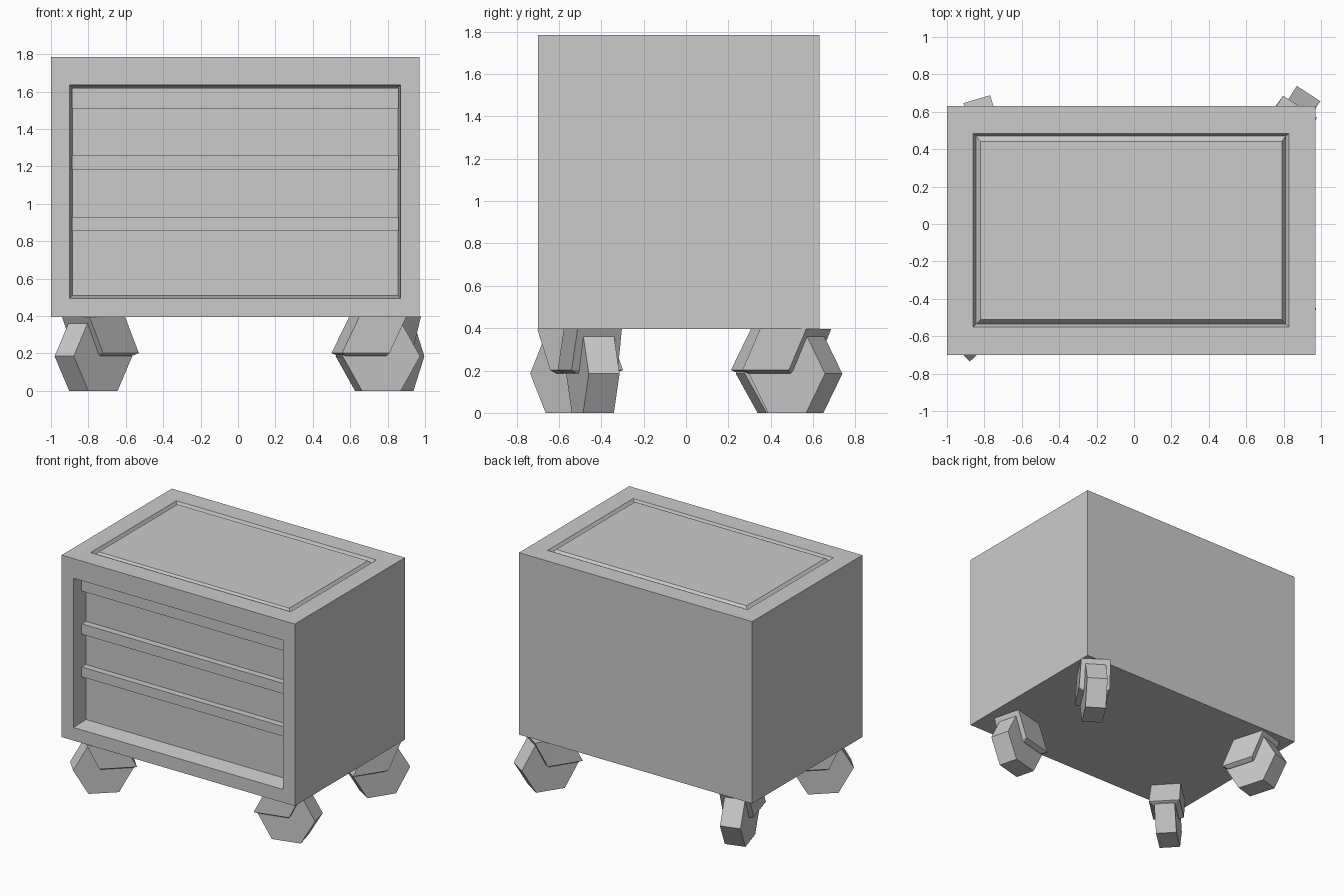
import bpy, bmesh, math
from mathutils import Vector

if "Cube" in bpy.data.objects:
    bpy.data.objects.remove(bpy.data.objects["Cube"])

X0, X1, Y0, Y1, Z0, Z1 = -1.0, 0.97, -0.70, 0.63, 0.395, 1.785


def finish(name, bm):
    bmesh.ops.remove_doubles(bm, verts=bm.verts[:], dist=1e-5)
    bmesh.ops.recalc_face_normals(bm, faces=bm.faces[:])
    me = bpy.data.meshes.new(name)
    bm.to_mesh(me)
    bm.free()
    ob = bpy.data.objects.new(name, me)
    bpy.context.collection.objects.link(ob)
    return ob


def loft(bm, loops, cap_start=False, cap_end=True):
    """Join successive closed loops of points with quads."""
    rings = [[bm.verts.new(p) for p in lp] for lp in loops]
    for a, b in zip(rings, rings[1:]):
        n = len(a)
        for i in range(n):
            bm.faces.new((a[i], a[(i + 1) % n], b[(i + 1) % n], b[i]))
    if cap_start:
        bm.faces.new(rings[0])
    if cap_end:
        bm.faces.new(rings[-1])


def front_rect(a, b, c, d, y):
    return [(a, y, c), (b, y, c), (b, y, d), (a, y, d)]


def top_rect(a, b, c, d, z):
    return [(a, c, z), (b, c, z), (b, d, z), (a, d, z)]


# Cabinet shell: box with a front recess and a grooved top
bm = bmesh.new()
bmesh.ops.create_cube(bm, size=1)
for v in bm.verts:
    v.co = (X1 if v.co.x > 0 else X0, Y1 if v.co.y > 0 else Y0, Z1 if v.co.z > 0 else Z0)
bm.normal_update()
bmesh.ops.delete(bm, geom=[f for f in bm.faces if f.normal.y < -0.5 or f.normal.z > 0.5],
                 context='FACES_ONLY')
loft(bm, [front_rect(X0, X1, Z0, Z1, Y0),
          front_rect(-0.90, 0.87, 0.495, 1.635, Y0),
          front_rect(-0.885, 0.855, 0.51, 1.62, Y0 + 0.13)])
loft(bm, [top_rect(X0, X1, Y0, Y1, Z1),
          top_rect(-0.86, 0.83, -0.55, 0.485, Z1),
          top_rect(-0.845, 0.81, -0.535, 0.47, Z1 - 0.03),
          top_rect(-0.82, 0.79, -0.51, 0.44, Z1)])
finish("cabinet_body", bm)

# Drawer lips across the recess
for i, (lo, hi) in enumerate([(1.51, 1.62), (1.18, 1.26), (0.855, 0.93)]):
    bm = bmesh.new()
    loft(bm, [front_rect(-0.887, 0.857, lo, hi, -0.62),
              front_rect(-0.885, 0.855, lo, hi, -0.568)], cap_start=True)
    finish(f"drawer_lip_{i + 1}", bm)


# Swivel casters: hexagonal wheel plus a trailing cover
R, HALF = 0.214, 0.075


def caster(label, cx, cy, axis_deg, trail):
    a = math.radians(axis_deg)
    n = Vector((math.cos(a), math.sin(a), 0))      # wheel axis
    t = Vector((-n.y, n.x, 0)) * trail             # points to the trailing side

    def pt(u, w, z):
        return Vector((cx, cy, z)) + t * u + n * w

    bm = bmesh.new()
    hexa = [(R * math.cos(k * math.pi / 3), 0.185 + R * math.sin(k * math.pi / 3))
            for k in range(6)]
    loft(bm, [[pt(u, s * HALF, z) for u, z in hexa] for s in (-1, 1)], cap_start=True)
    finish(label + "_wheel", bm)

    bm = bmesh.new()
    levels = [(-0.02, 0.195, 0.085, 0.185), (-0.035, 0.227, 0.113, 0.202),
              (-0.13, 0.13, 0.108, Z0 + 0.002)]
    loft(bm, [[pt(u0, -h, z), pt(u1, -h, z), pt(u1, h, z), pt(u0, h, z)]
              for u0, u1, h, z in levels], cap_start=True)
    finish(label + "_cover", bm)


caster("front_left", -0.773, -0.535, -47, 1)
caster("front_right", 0.748, -0.44, -75.5, -1)
caster("back_right", 0.817, 0.518, -33, -1)
caster("back_left", -0.78, 0.462, 16.5, -1)
